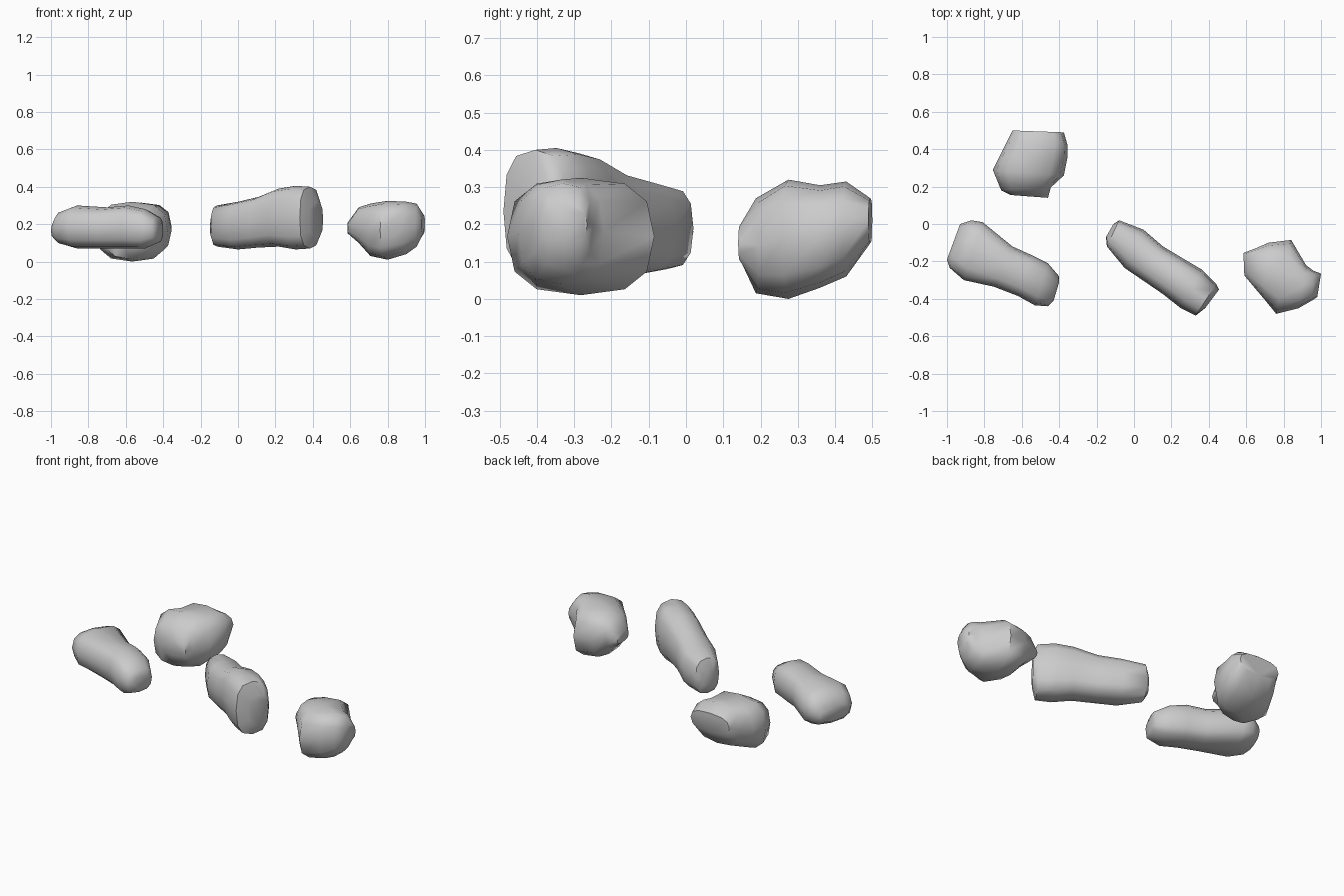
import bpy, bmesh, math

SIDES = 12
POWER = 0.74   # below 1 squares off the round cross-section


def bulge(v):
    return math.copysign(abs(v) ** POWER, v)


def rock(name, sections):
    """Loft a stone; each section is left x,y, right x,y, bottom z, top z."""
    bm = bmesh.new()
    rings = []
    for xl, yl, xr, yr, zb, zt in sections:
        ring = []
        for i in range(SIDES):
            a = 2 * math.pi * i / SIDES
            u, w = bulge(math.cos(a)), bulge(math.sin(a))
            ring.append(bm.verts.new(((xl + xr) / 2 + u * (xr - xl) / 2,
                                      (yl + yr) / 2 + u * (yr - yl) / 2,
                                      (zb + zt) / 2 + w * (zt - zb) / 2)))
        rings.append(ring)
    for r, s in zip(rings, rings[1:]):
        for i in range(SIDES):
            j = (i + 1) % SIDES
            bm.faces.new((r[i], r[j], s[j], s[i]))
    bm.faces.new(rings[0])
    bm.faces.new(rings[-1])
    bmesh.ops.recalc_face_normals(bm, faces=bm.faces)
    for f in bm.faces:
        f.smooth = True
    me = bpy.data.meshes.new(name)
    bm.to_mesh(me)
    bm.free()
    ob = bpy.data.objects.new(name, me)
    bpy.context.collection.objects.link(ob)
    bpy.context.view_layer.objects.active = ob
    ob.select_set(True)
    bpy.ops.object.shade_smooth_by_angle(angle=math.radians(55))
    ob.select_set(False)


# Long stone on the left, wide at its back end
rock("long_stone_left", [
    (-.93, 0, -1, -.19, .12, .21),
    (-.87, .02, -.985, -.235, .09, .27),
    (-.81, .01, -.91, -.30, .07, .30),
    (-.65, -.12, -.75, -.335, .07, .29),
    (-.55, -.165, -.62, -.385, .07, .30),
    (-.46, -.21, -.53, -.435, .07, .28),
    (-.40, -.28, -.46, -.44, .10, .24),
    (-.40, -.31, -.43, -.41, .13, .20)])

# Long stone in the middle, rising towards the front
rock("long_stone_middle", [
    (-.11, 0, -.15, -.07, .12, .24),
    (-.08, .02, -.145, -.12, .08, .30),
    (.05, -.03, -.05, -.235, .065, .32),
    (.155, -.12, .06, -.31, .075, .345),
    (.28, -.195, .155, -.375, .08, .39),
    (.365, -.245, .25, -.45, .065, .405),
    (.44, -.32, .33, -.49, .07, .40),
    (.455, -.35, .38, -.45, .13, .32)])

# Round stone at the back
rock("round_stone_back", [
    (-.66, .155, -.46, .14, .10, .20),
    (-.71, .18, -.445, .195, .015, .27),
    (-.755, .29, -.375, .26, .0, .32),
    (-.72, .36, -.355, .36, .03, .305),
    (-.68, .44, -.355, .42, .06, .315),
    (-.65, .50, -.375, .49, .15, .27)])

# Round stone on the right
rock("round_stone_right", [
    (.585, -.155, .59, -.275, .15, .21),
    (.65, -.13, .64, -.335, .10, .29),
    (.72, -.10, .695, -.40, .03, .31),
    (.84, -.085, .76, -.48, .01, .325),
    (.92, -.22, .88, -.45, .04, .32),
    (.96, -.25, .95, -.41, .08, .31),
    (1, -.265, .98, -.39, .15, .25)])
